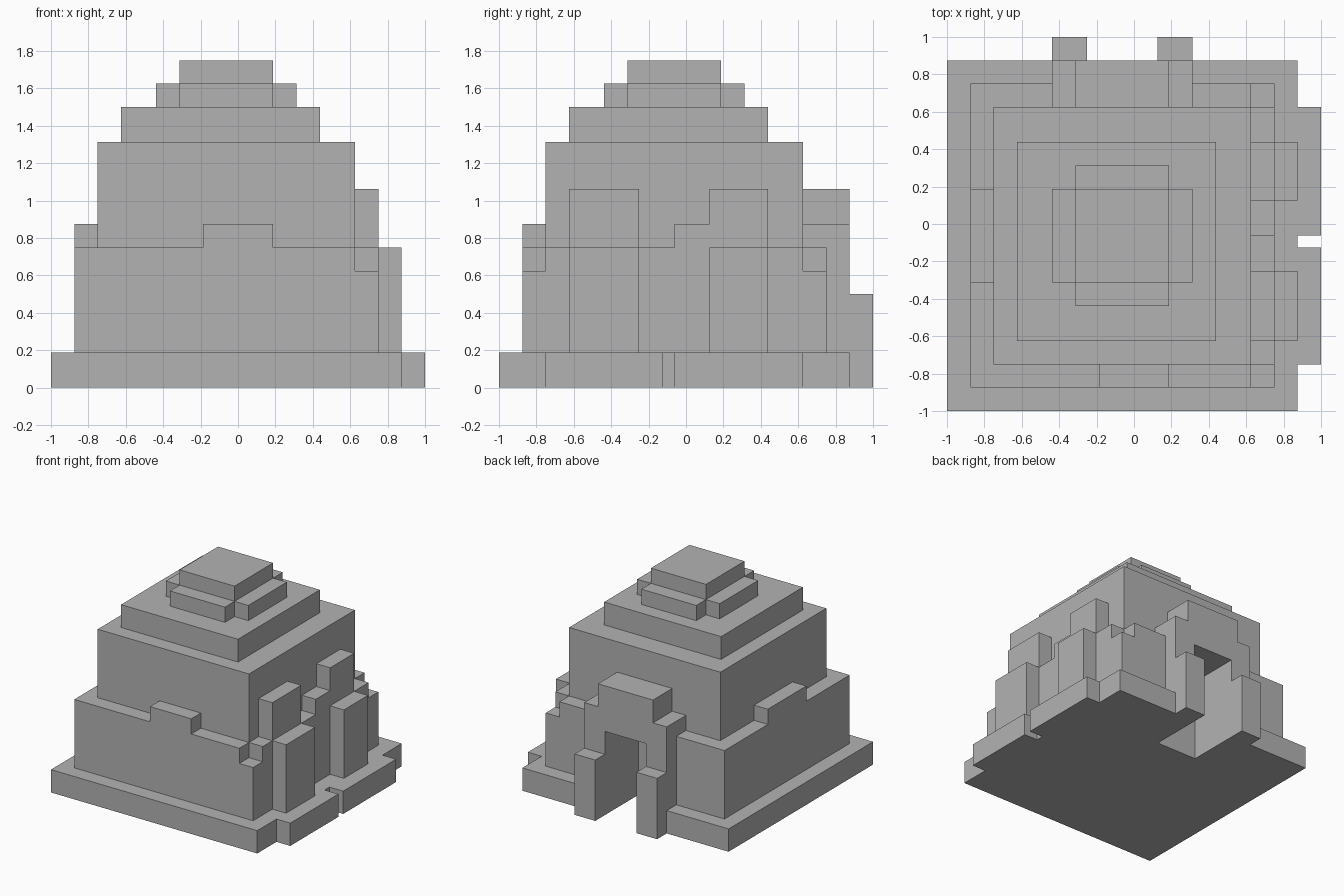
import bpy
import bmesh
from mathutils import Vector

U = 1 / 16  # one block unit

if "Cube" in bpy.data.objects:
    bpy.data.objects.remove(bpy.data.objects["Cube"])

stone = bpy.data.materials.new("grey stone")
stone.use_nodes = True
grey = (0.45, 0.45, 0.45, 1)
stone.diffuse_color = grey
stone.node_tree.nodes["Principled BSDF"].inputs["Base Color"].default_value = grey


def blocks(name, *boxes):
    """One object made of boxes, each given as x, y and z ranges in block units."""
    bm = bmesh.new()
    for xr, yr, zr in boxes:
        low, high = (Vector(c) * U for c in zip(xr, yr, zr))
        cube = bmesh.ops.create_cube(bm, size=1)["verts"]
        bmesh.ops.scale(bm, vec=high - low, verts=cube)
        bmesh.ops.translate(bm, vec=(low + high) / 2, verts=cube)
    mesh = bpy.data.meshes.new(name)
    bm.to_mesh(mesh)
    bm.free()
    mesh.materials.append(stone)
    obj = bpy.data.objects.new(name, mesh)
    bpy.context.collection.objects.link(obj)
    return obj


def carve(obj, cutter):
    cut = obj.modifiers.new("opening", "BOOLEAN")
    cut.operation = "DIFFERENCE"
    cut.solver = "EXACT"
    cut.object = cutter
    bpy.context.view_layer.objects.active = obj
    bpy.ops.object.modifier_apply(modifier=cut.name)


# Base and its two side steps
base = blocks("base", ((-16, 14), (-16, 14), (0, 3)))
for name, span in (("front", (-12, -2)), ("rear", (-1, 10))):
    blocks(name + "_side_step", ((14, 16), span, (0, 3)))

# Main body and stacked roof tiers
body = blocks("body", ((-12, 10), (-12, 10), (3, 21)))
blocks("roof_tier", ((-10, 7), (-10, 7), (21, 24)))
blocks("roof_cross",
       ((-5, 3), (-7, 5), (24, 26)),
       ((-7, -5), (-5, 3), (24, 26)),
       ((3, 5), (-5, 3), (24, 26)))
blocks("roof_cap", ((-5, 3), (-5, 3), (26, 28)))

# Lower walls with raised middles
blocks("front_wall",
       ((-14, 10), (-14, -12), (3, 12)),
       ((-3, 3), (-14, -12), (12, 14)))
blocks("right_wall",
       ((-14, -12), (-12, 12), (3, 12)),
       ((-14, -12), (-5, 3), (12, 14)))
blocks("back_wall",
       ((-12, -7), (10, 12), (3, 12)),
       ((5, 10), (10, 12), (3, 12)))

# Left wall: a row of segments (start, end, height)
left_segments = ((-14, -12, 10), (-12, -10, 12), (-10, -4, 17), (-4, -1, 12),
                 (-1, 2, 14), (2, 7, 17), (7, 10, 12), (10, 12, 10))
blocks("left_wall", *[((10, 12), (a, b), (3, h)) for a, b, h in left_segments])

# Buttresses against the tall left segments
for name, span in (("front", (-10, -4)), ("rear", (2, 7))):
    blocks(name + "_buttress", ((12, 14), span, (3, 12)))

# Rear porch with door posts
porch = blocks("porch",
               ((-7, 5), (10, 14), (3, 14)),
               ((-5, 3), (10, 14), (14, 17)))
for name, span in (("right", (-7, -4)), ("left", (2, 5))):
    blocks(name + "_door_post", (span, (14, 16), (0, 8)))

# Doorway carved through base, body and porch
doorway = blocks("doorway_cutter", ((-4, 2), (7, 18), (-2, 11)))
doorway.hide_render = True
for part in (base, body, porch):
    carve(part, doorway)
bpy.data.objects.remove(doorway)
